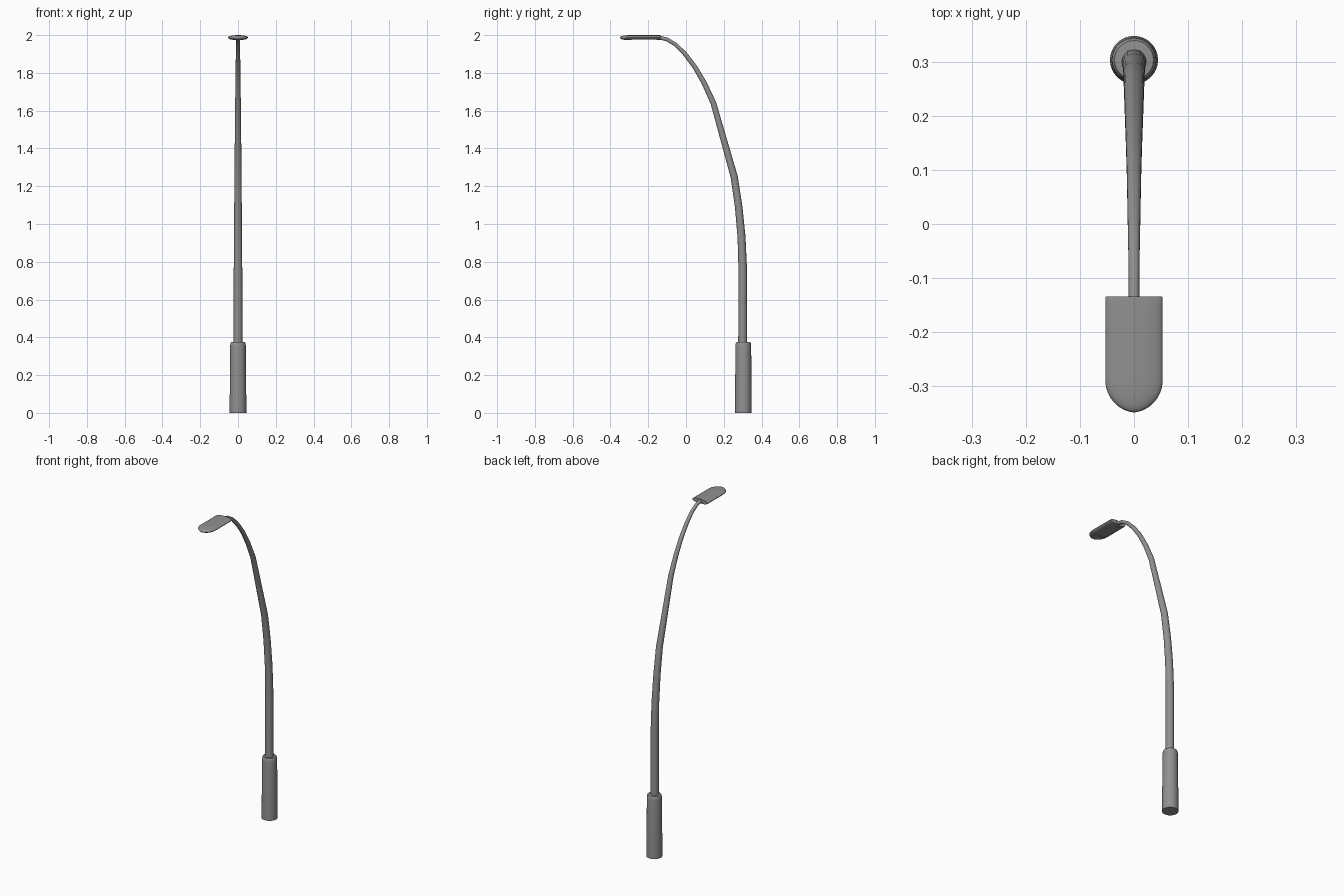
import bpy, bmesh, math
from mathutils import Vector

if "Cube" in bpy.data.objects:
    bpy.data.objects.remove(bpy.data.objects["Cube"])

# Dark grey painted metal
paint = bpy.data.materials.new("dark_grey_paint")
paint.diffuse_color = (0.28, 0.28, 0.28, 1)
paint.use_nodes = True
paint.node_tree.nodes["Principled BSDF"].inputs["Base Color"].default_value = paint.diffuse_color


def finish(bm, name, angle=35):
    bmesh.ops.recalc_face_normals(bm, faces=bm.faces)
    mesh = bpy.data.meshes.new(name)
    bm.to_mesh(mesh)
    bm.free()
    mesh.materials.append(paint)
    ob = bpy.data.objects.new(name, mesh)
    bpy.context.collection.objects.link(ob)
    bpy.ops.object.select_all(action='DESELECT')
    ob.select_set(True)
    bpy.context.view_layer.objects.active = ob
    bpy.ops.object.shade_smooth_by_angle(angle=math.radians(angle))
    return ob


def loft(rings):
    """Skin a list of closed rings and cap both ends."""
    bm = bmesh.new()
    vs = [[bm.verts.new(p) for p in ring] for ring in rings]
    n = len(vs[0])
    for a, b in zip(vs, vs[1:]):
        for i in range(n):
            j = (i + 1) % n
            bm.faces.new((a[i], a[j], b[j], b[i]))
    bm.faces.new(vs[0])
    bm.faces.new(vs[-1])
    return bm


def circle(centre, r, tangent, n):
    """Ring in the plane across a tangent lying in the YZ plane."""
    side = Vector((1, 0, 0))
    up = tangent.normalized().cross(side)
    return [centre + r * (math.cos(2 * math.pi * i / n) * side
                          + math.sin(2 * math.pi * i / n) * up) for i in range(n)]


Z = Vector((0, 0, 1))

# Base sleeve, slightly tapered with a rounded shoulder
profile = [(0.0445, 0), (0.0415, 0.355), (0.040, 0.368), (0.036, 0.375), (0.020, 0.376)]
finish(loft([circle(Vector((0, 0.3035, z)), r, Z, 32) for r, z in profile]), "base_sleeve")

# Tapered pole bending forward: y, z, radius
path = [(0.300, 0.36, 0.0235), (0.300, 0.77, 0.0225), (0.294, 0.93, 0.0212),
        (0.279, 1.09, 0.0200), (0.255, 1.25, 0.0190), (0.145, 1.64, 0.0150),
        (0.097, 1.745, 0.0135), (0.048, 1.83, 0.0125), (-0.005, 1.90, 0.0115),
        (-0.055, 1.95, 0.0105), (-0.100, 1.977, 0.010), (-0.145, 1.988, 0.010)]
pts = [Vector((0, y, z)) for y, z, r in path]
rings = []
for i, p in enumerate(pts):
    t_in = (p - pts[max(i - 1, 0)]).normalized()
    t_out = (pts[min(i + 1, len(pts) - 1)] - p).normalized()
    rings.append(circle(p, path[i][2], t_in + t_out, 20))
finish(loft(rings), "curved_pole")

# Lamp head: lens-shaped section, square at the back and rounded at the tip
sections = [(-0.134, 0.98), (-0.136, 1), (-0.155, 1), (-0.275, 1), (-0.29, 1)]
for k in range(1, 9):
    a = math.radians(10.9 * k)
    sections.append((-0.29 - 0.0585 * math.sin(a), math.cos(a) ** 1.12))
N = 28
rings = []
for y, s in sections:
    ring = []
    for i in range(N):
        a = 2 * math.pi * i / N
        ring.append(Vector((0.053 * s * math.cos(a), y,
                            1.9865 + 0.0135 * s ** 0.6 * math.sin(a))))
    rings.append(ring)
bm = loft(rings)

# Shallow recessed light panel underneath
bmesh.ops.recalc_face_normals(bm, faces=bm.faces)
panel = []
for f in bm.faces:
    c = f.calc_center_median()
    if c.z < 1.981 and abs(c.x) < 0.043 and -0.29 < c.y < -0.155:
        panel.append(f)
bmesh.ops.inset_region(bm, faces=panel, thickness=0.002, depth=-0.004)
finish(bm, "lamp_head")
